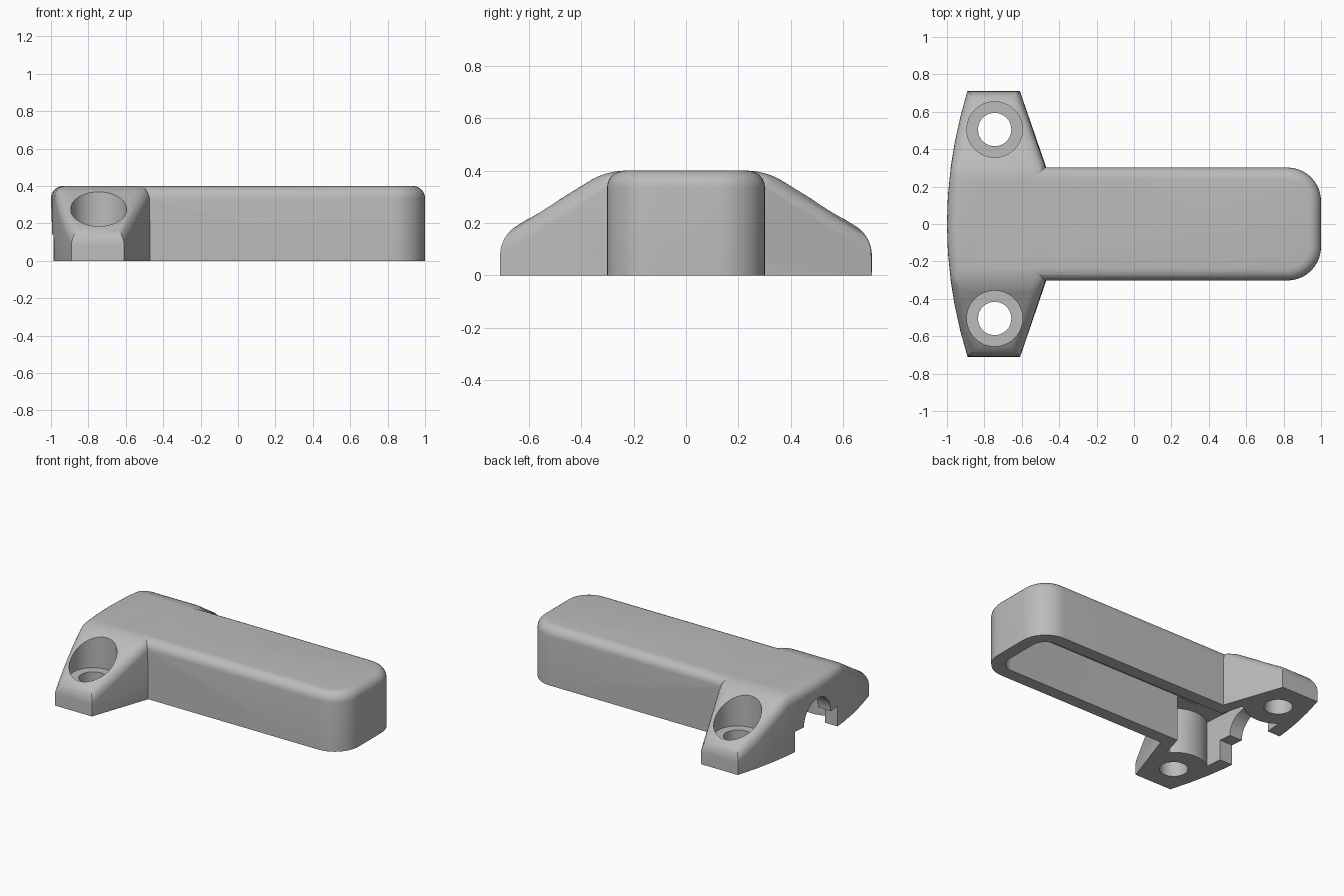
import bpy, bmesh, math
from mathutils import Matrix

cube = bpy.data.objects.get("Cube")
if cube:
    bpy.data.objects.remove(cube, do_unlink=True)

grey = bpy.data.materials.new("plain_grey")
grey.use_nodes = True
GREY = (0.5, 0.5, 0.5, 1)
grey.diffuse_color = GREY
grey.node_tree.nodes["Principled BSDF"].inputs["Base Color"].default_value = GREY

HEIGHT, FILLET = 0.4, 0.065
HOLE_X, HOLE_Y = -0.745, 0.505
RIDGE, END = 0.305, 0.71


def finish(bm, name):
    bmesh.ops.recalc_face_normals(bm, faces=bm.faces[:])
    mesh = bpy.data.meshes.new(name)
    bm.to_mesh(mesh)
    bm.free()
    obj = bpy.data.objects.new(name, mesh)
    bpy.context.collection.objects.link(obj)
    mesh.materials.append(grey)
    return obj


def prism(bm, outline, bottom, top):
    low = [bm.verts.new((x, y, bottom)) for x, y in outline]
    high = [bm.verts.new((x, y, top)) for x, y in outline]
    bm.faces.new(low)
    bm.faces.new(high)
    n = len(outline)
    for i in range(n):
        j = (i + 1) % n
        bm.faces.new((low[i], low[j], high[j], high[i]))


def box(name, x0, x1, half, z0, z1, radius=0, fillet=0):
    """Box with rounded +x corners and a filleted top rim."""
    bm = bmesh.new()
    prism(bm, [(x0, -half), (x1, -half), (x1, half), (x0, half)], z0, z1)
    if radius:
        edges = [e for e in bm.edges if all(v.co.x > x1 - 0.001 for v in e.verts)
                 and abs(e.verts[0].co.z - e.verts[1].co.z) > 0.01]
        bmesh.ops.bevel(bm, geom=edges, offset=radius, segments=10, profile=0.5, affect='EDGES')
    if fillet:
        edges = [e for e in bm.edges if all(v.co.z > z1 - 0.001 for v in e.verts)]
        bmesh.ops.bevel(bm, geom=edges, offset=fillet, segments=6, profile=0.5, affect='EDGES')
    return finish(bm, name)


def cylinder(name, centre, radius, depth, axis='Z'):
    bm = bmesh.new()
    turn = Matrix.Rotation(math.pi / 2, 4, 'Y') if axis == 'X' else Matrix()
    bmesh.ops.create_cone(bm, cap_ends=True, segments=48, radius1=radius, radius2=radius,
                          depth=depth, matrix=Matrix.Translation(centre) @ turn)
    return finish(bm, name)


def combine(target, tool, operation):
    mod = target.modifiers.new(operation.lower(), 'BOOLEAN')
    mod.operation, mod.object, mod.solver = operation, tool, 'EXACT'
    bpy.context.view_layer.objects.active = target
    bpy.ops.object.modifier_apply(modifier=mod.name)
    bpy.data.objects.remove(tool, do_unlink=True)


def roof(y):
    return min(HEIGHT, HEIGHT - 0.617 * (abs(y) - RIDGE))


def mounting_head():
    """Bowed back wall, flat crown and two sloping ears."""
    steps = [-END, -0.57, -0.43, -RIDGE, -0.15, 0, 0.15, RIDGE, 0.43, 0.57, END]
    back = [(-1 + 0.218 * y * y, y) for y in steps]
    neck = [(-0.61, END), (-0.47, RIDGE), (-0.47, -RIDGE), (-0.61, -END)]
    outline = back + neck
    bm = bmesh.new()
    low = [bm.verts.new((x, y, 0)) for x, y in outline]
    high = [bm.verts.new((x, y, roof(y))) for x, y in outline]
    bm.faces.new(low)
    n = len(outline)
    for i in range(n):
        j = (i + 1) % n
        bm.faces.new((low[i], low[j], high[j], high[i]))
    for lo, hi in ((-END, -RIDGE), (-RIDGE, RIDGE), (RIDGE, END)):
        bm.faces.new([v for v in high if lo - 0.001 <= v.co.y <= hi + 0.001])
    bmesh.ops.recalc_face_normals(bm, faces=bm.faces[:])
    rim = [e for e in bm.edges if all(v.co.z > 0.01 for v in e.verts)]
    bmesh.ops.bevel(bm, geom=rim, offset=FILLET, segments=6, profile=0.5,
                    affect='EDGES', clamp_overlap=True)
    return finish(bm, "mounting_head")


# Outer shell: long rounded arm joined to the head
housing = box("housing", -0.8, 1, 0.302, 0, HEIGHT, 0.18, FILLET)
combine(housing, mounting_head(), 'UNION')

# Hollow underside of the arm
combine(housing, box("arm_cavity", -0.7, 0.915, 0.215, -0.1, 0.32, 0.1), 'DIFFERENCE')

# Hollow underside of the head, leaving a round boss about each screw hole
half = [(-0.88, 0.36), (-0.57, 0.36), (-0.53, 0.2)]
bm = bmesh.new()
prism(bm, half + [(x, -y) for x, y in reversed(half)] + [(-0.91, 0)], -0.1, 0.315)
head_cavity = finish(bm, "head_cavity")
for side in (-1, 1):
    boss = cylinder("boss", (HOLE_X, side * HOLE_Y, 0.1), 0.21, 1)
    combine(head_cavity, boss, 'DIFFERENCE')
combine(housing, head_cavity, 'DIFFERENCE')

# Stepped cable opening in the back wall
combine(housing, box("cable_slot", -1.1, -0.8, 0.23, -0.1, 0.14), 'DIFFERENCE')
combine(housing, cylinder("cable_arch", (-0.95, 0, 0.14), 0.145, 0.3, 'X'), 'DIFFERENCE')

# Counterbored screw holes
for side in (-1, 1):
    y = side * HOLE_Y
    combine(housing, cylinder("counterbore", (HOLE_X, y, 0.65), 0.149, 1), 'DIFFERENCE')
    combine(housing, cylinder("screw_hole", (HOLE_X, y, 0), 0.089, 1), 'DIFFERENCE')

# Smooth fillets, crisp edges
bpy.ops.object.select_all(action='DESELECT')
housing.select_set(True)
bpy.context.view_layer.objects.active = housing
bpy.ops.object.shade_smooth_by_angle(angle=math.radians(30))
